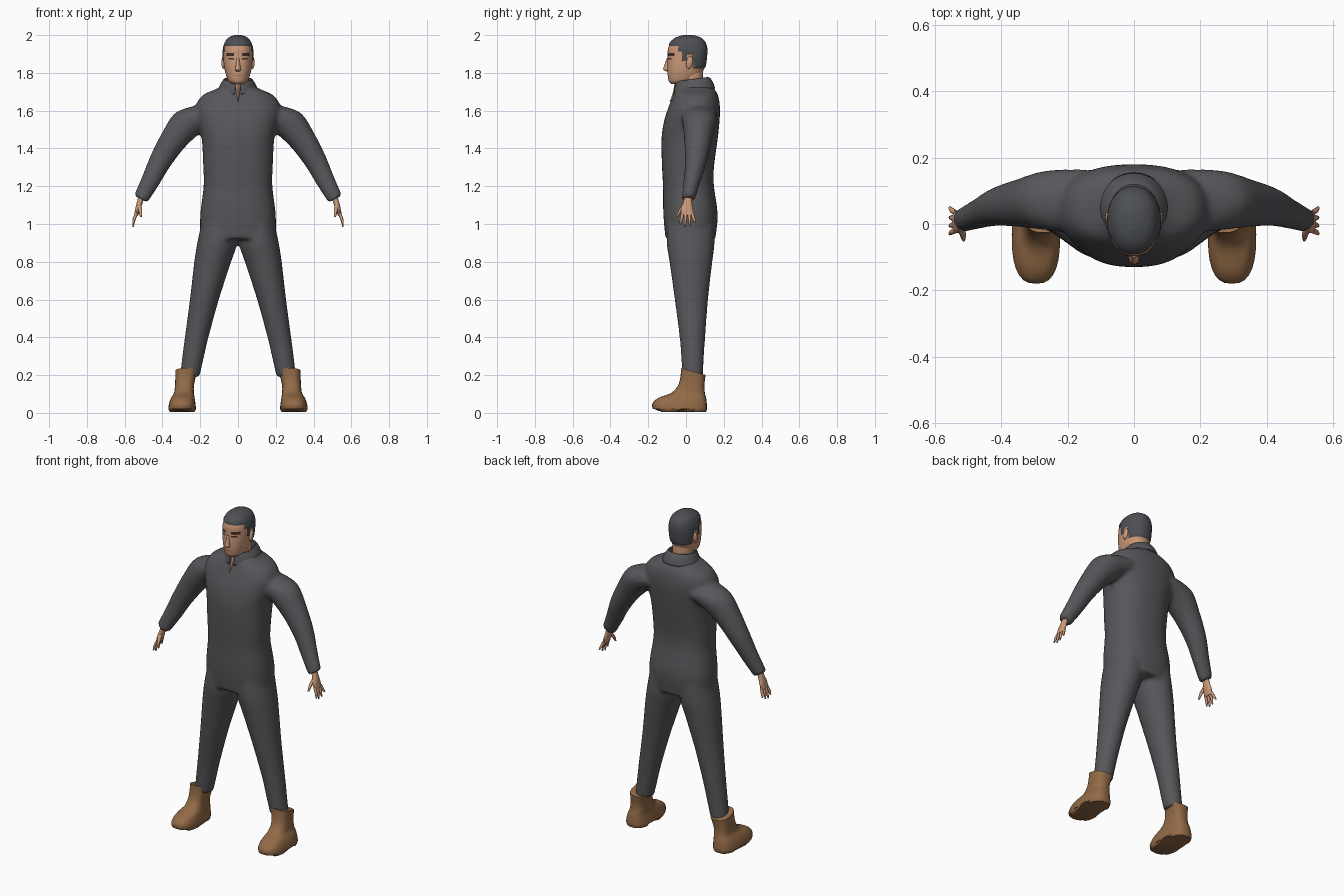
import bpy, bmesh, math
from mathutils import Vector

cube = bpy.data.objects.get("Cube")
if cube:
    bpy.data.objects.remove(cube, do_unlink=True)


def material(name, rgb):
    m = bpy.data.materials.new(name)
    m.use_nodes = True
    m.diffuse_color = (*rgb, 1)
    bsdf = m.node_tree.nodes["Principled BSDF"]
    bsdf.inputs["Base Color"].default_value = (*rgb, 1)
    bsdf.inputs["Roughness"].default_value = 0.8
    return m


SUIT = material("charcoal cloth", (0.095, 0.095, 0.105))
SKIN = material("skin", (0.60, 0.32, 0.19))
HAIR = material("dark grey hair", (0.075, 0.078, 0.088))
BOOT = material("brown leather", (0.29, 0.145, 0.062))
BROW = material("dark brown brow", (0.05, 0.03, 0.025))
LIPS = material("lips", (0.40, 0.19, 0.12))


def dense(rows, n):
    """Catmull-Rom rows so that lofts flow smoothly."""
    out = []
    for i in range(len(rows) - 1):
        p = [rows[max(0, min(len(rows) - 1, i + k))] for k in (-1, 0, 1, 2)]
        for j in range(n):
            t = j / n
            out.append([b + 0.5 * t * (c - a + t * (2*a - 5*b + 4*c - d + t * (3*(b - c) + d - a)))
                        for a, b, c, d in zip(*p)])
    return out + [list(rows[-1])]


def loft(bm, rows, side=1, tilt=0.0, power=1.0, segs=24, steps=3, caps=True):
    """Rows are x, z, half width, y front, y back; tilt leans the rings."""
    rings = []
    for x, z, a, yf, yb in dense(rows, steps):
        ring = []
        for k in range(segs):
            w = 2 * math.pi * k / segs
            c, s = (math.copysign(abs(f(w)) ** power, f(w)) for f in (math.cos, math.sin))
            ring.append(bm.verts.new((side * (x + a * c * math.cos(tilt)),
                                      (yf + yb) / 2 + (yb - yf) / 2 * s,
                                      z + a * c * math.sin(tilt))))
        rings.append(ring)
    for r, q in zip(rings, rings[1:]):
        for k in range(segs):
            n = (k + 1) % segs
            bm.faces.new((r[k], r[n], q[n], q[k]))
    if caps:
        bm.faces.new(rings[0])
        bm.faces.new(rings[-1])


def finish(bm, name, *mats, angle=50):
    bmesh.ops.recalc_face_normals(bm, faces=bm.faces)
    me = bpy.data.meshes.new(name)
    bm.to_mesh(me)
    bm.free()
    ob = bpy.data.objects.new(name, me)
    bpy.context.collection.objects.link(ob)
    for m in mats:
        me.materials.append(m)
    bpy.ops.object.select_all(action='DESELECT')
    ob.select_set(True)
    bpy.context.view_layer.objects.active = ob
    bpy.ops.object.shade_smooth_by_angle(angle=math.radians(angle))
    return ob


# Jumpsuit: torso, legs and sleeves fused into one cloth surface
bm = bmesh.new()
loft(bm, [(0, .92, .20, -.108, .155), (0, 1.05, .2, -.12, .168), (0, 1.2, .182, -.122, .148),
          (0, 1.3, .184, -.127, .148), (0, 1.45, .192, -.13, .168), (0, 1.55, .215, -.115, .178),
          (0, 1.62, .225, -.092, .18), (0, 1.68, .19, -.068, .17), (0, 1.715, .115, -.054, .15),
          (0, 1.74, .075, -.045, .12)], power=.85, segs=36)
for s in (1, -1):
    loft(bm, [(.105, 1.0, .09, -.1, .15), (.11, .9, .106, -.103, .152), (.134, .8, .098, -.088, .14),
              (.178, .6, .077, -.06, .117), (.219, .4, .063, -.034, .102), (.237, .3, .058, -.026, .095),
              (.256, .19, .052, -.018, .09)], s)
    loft(bm, [(.14, 1.58, .10, -.03, .165), (.25, 1.545, .094, -.02, .163), (.335, 1.452, .074, -.01, .138),
              (.41, 1.335, .06, -.006, .112), (.46, 1.235, .051, -.012, .08), (.515, 1.132, .041, -.024, .048)],
         s, tilt=.48)
suit = finish(bm, "jumpsuit", SUIT)
rm = suit.modifiers.new("fuse", 'REMESH')
rm.mode = 'VOXEL'
rm.voxel_size = .011
rm.use_smooth_shade = True
sm = suit.modifiers.new("soften", 'SMOOTH')
sm.factor = .5
sm.iterations = 6

# Folded collar, open at the throat
bm = bmesh.new()
loft(bm, [(0, 1.69, .07, -.04, .1), (0, 1.765, .07, -.048, .112), (0, 1.745, .09, -.06, .138),
          (0, 1.70, .11, -.068, .155)], segs=40, caps=False)
gap = [f for f in bm.faces if abs(f.calc_center_median().x) < .012 and f.calc_center_median().y < 0]
bmesh.ops.delete(bm, geom=gap, context='FACES')
for v in bm.verts:
    v.co.z += .14 * (v.co.y - .03)
collar = finish(bm, "collar", SUIT)
collar.modifiers.new("cloth", 'SOLIDIFY').thickness = .006

# Neck and open throat sliver
bm = bmesh.new()
loft(bm, [(0, 1.66, .062, -.035, .1), (0, 1.74, .058, -.03, .092), (0, 1.82, .058, -.03, .09)])
finish(bm, "neck", SKIN)
bm = bmesh.new()
loft(bm, [(0, 1.645, .003, -.088, -.05), (0, 1.69, .01, -.071, -.03), (0, 1.745, .016, -.06, -.02)], segs=8)
finish(bm, "throat", SKIN)


# Head, with hair and features chosen by position
def is_hair(p):
    if p.y < -.04:
        return p.z > 1.945 - .12 * max(0, abs(p.x) - .045)
    if p.y < .002:
        return p.z > (1.86 if p.y > -.026 else 1.915)
    return p.z > (1.895 if p.y < .035 else 1.825)


def head_index(p):
    x = abs(p.x)
    if is_hair(p):
        return 1
    if p.y < -.03 and .016 < x < .062 and (1.888 < p.z < 1.902 or (x < .052 and 1.868 < p.z < 1.881)):
        return 2
    if p.y < -.05 and x < .026 and 1.785 < p.z < 1.792:
        return 3
    return 0


bm = bmesh.new()
loft(bm, [(0, 1.742, .03, -.08, .0), (0, 1.757, .05, -.091, .045), (0, 1.79, .064, -.097, .08),
          (0, 1.83, .073, -.099, .098), (0, 1.88, .077, -.097, .106), (0, 1.93, .075, -.095, .108),
          (0, 1.965, .063, -.076, .096), (0, 1.984, .045, -.05, .073), (0, 1.995, .018, -.015, .04)],
     power=.9, segs=56, steps=6)
bm.normal_update()
bmesh.ops.recalc_face_normals(bm, faces=bm.faces)
for f in bm.faces:
    f.material_index = head_index(f.calc_center_median())
for v in [v for v in bm.verts if all(f.material_index == 1 for f in v.link_faces)]:
    v.co += v.normal * .005
finish(bm, "head", SKIN, HAIR, BROW, LIPS)

# Nose and ears
bm = bmesh.new()
loft(bm, [(0, 1.808, .010, -.104, -.08), (0, 1.818, .016, -.121, -.08), (0, 1.83, .013, -.118, -.08),
          (0, 1.88, .007, -.101, -.08)], segs=12)
finish(bm, "nose", SKIN)
for s, side in ((1, "left"), (-1, "right")):
    bm = bmesh.new()
    bmesh.ops.create_uvsphere(bm, u_segments=12, v_segments=8, radius=1)
    for v in bm.verts:
        v.co = Vector((s * .077 + v.co.x * .011, .019 + v.co.y * .018 + v.co.z * .005, 1.855 + v.co.z * .034))
    finish(bm, side + "_ear", SKIN)

    # Hand: flat palm, four spread fingers and a thumb
    bm = bmesh.new()
    loft(bm, [(.508, 1.15, .016, -.012, .034), (.52, 1.115, .015, -.014, .032),
              (.53, 1.08, .014, -.028, .038), (.54, 1.045, .010, -.026, .04)], s, tilt=.35, segs=14)
    for y, tip, drop in ((-.019, -.03, .998), (-.001, -.006, .985), (.017, .02, .99), (.033, .05, 1.008)):
        loft(bm, [(.537, 1.055, .008, y - .009, y + .009), (.55, 1.025, .008, (y + tip) / 2 - .008, (y + tip) / 2 + .008),
                  (.556, drop, .004, tip - .004, tip + .004)], s, tilt=.3, segs=8)
    loft(bm, [(.523, 1.10, .011, -.022, .004), (.517, 1.07, .010, -.042, -.02),
              (.514, 1.037, .005, -.053, -.043)], s, segs=8)
    finish(bm, side + "_hand", SKIN)

    # Boot: rounded toe, raised arch and a sloping cuff
    bm = bmesh.new()
    loft(bm, [(.295, .004, .066, -.15, .105), (.296, .02, .073, -.174, .111), (.295, .05, .07, -.178, .11),
              (.292, .08, .062, -.145, .106), (.286, .105, .053, -.08, .1), (.284, .14, .05, -.045, .097),
              (.279, .18, .053, -.03, .1), (.274, .22, .058, -.026, .104)], s, power=.75, segs=28)
    for v in bm.verts:
        if v.co.z < .018:
            v.co.z += .018 if -.05 < v.co.y < .02 else (.008 if v.co.y < -.13 else 0)
        elif v.co.z > .15:
            v.co.z -= (v.co.z - .15) * 4 * (v.co.y - .035)
    finish(bm, side + "_boot", BOOT)
